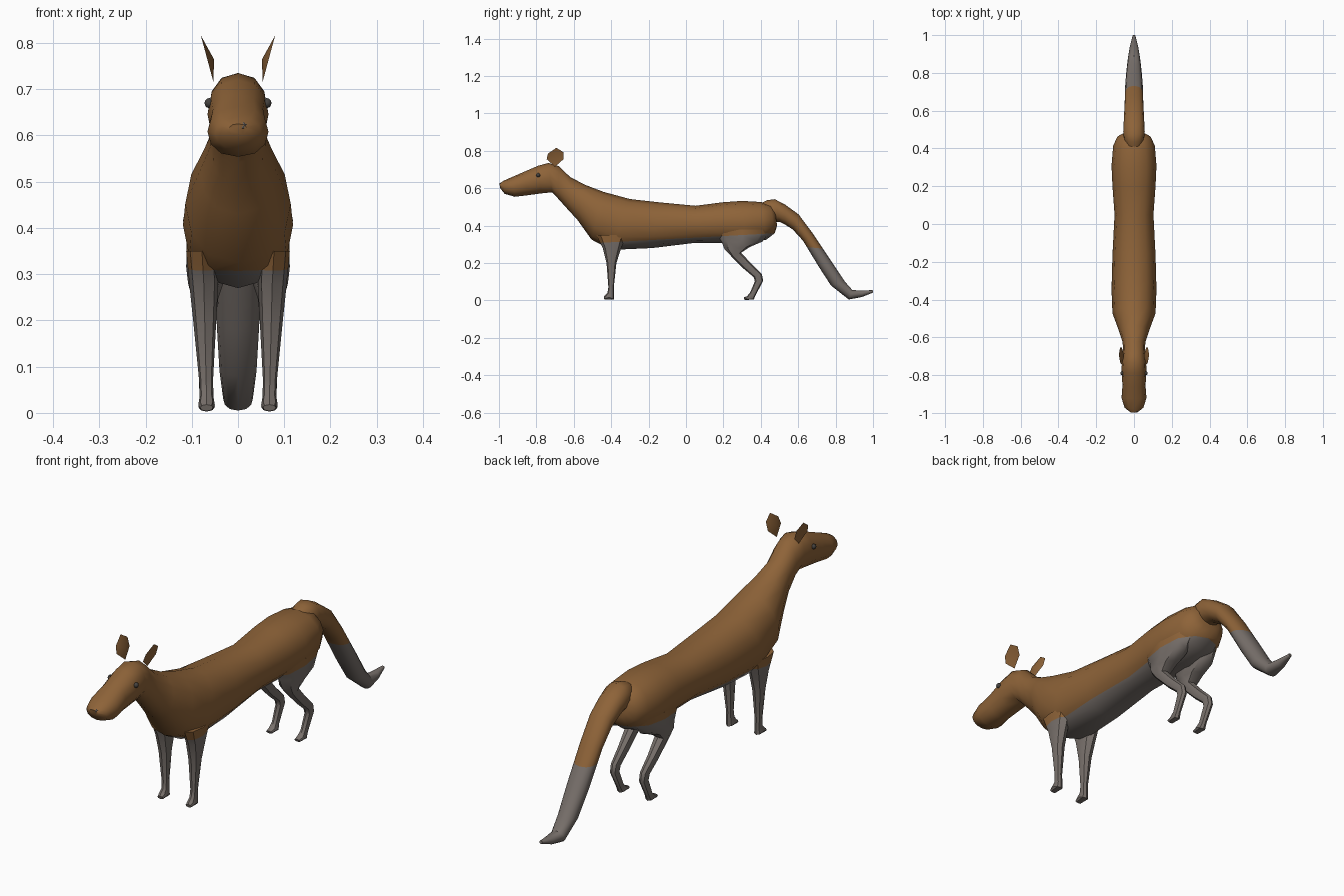
import bpy, bmesh, math
from mathutils import Vector


def material(name, rgb):
    m = bpy.data.materials.new(name)
    m.diffuse_color = (*rgb, 1)
    return m


BROWN = material("brown fur", (0.27, 0.125, 0.04))
GREY = material("grey fur", (0.185, 0.16, 0.145))
DARK = material("dark eye", (0.06, 0.055, 0.05))

# Colour boundaries: point and normal of the plane, grey lies below
BELLY_LINE = (Vector((0, 0, 0.333)), Vector((0, -0.055, 1)).normalized())
TAIL_LINE = (Vector((0, 0, 0.35)), Vector((0, 0.1, 1)).normalized())


def finish(name, bm, mats, smooth=40):
    bmesh.ops.recalc_face_normals(bm, faces=bm.faces)
    me = bpy.data.meshes.new(name)
    bm.to_mesh(me)
    bm.free()
    ob = bpy.data.objects.new(name, me)
    bpy.context.collection.objects.link(ob)
    for m in mats:
        me.materials.append(m)
    bpy.ops.object.select_all(action='DESELECT')
    ob.select_set(True)
    bpy.context.view_layer.objects.active = ob
    bpy.ops.object.shade_smooth_by_angle(angle=math.radians(smooth))
    return ob


def loft(name, sections, line, sides=12, power=0.85):
    """Skin rounded sections (y1, z1, y2, z2, half width, centre x)."""
    bm = bmesh.new()
    rings = []
    for y1, z1, y2, z2, w, cx in sections:
        ring = []
        for i in range(sides):
            a = 2 * math.pi * i / sides
            c, s = math.cos(a), math.sin(a)
            t = (1 - c) / 2
            x = cx + w * math.copysign(abs(s) ** power, s)
            ring.append(bm.verts.new((x, y1 + (y2 - y1) * t, z1 + (z2 - z1) * t)))
        rings.append(ring)
    for a, b in zip(rings, rings[1:]):
        for i in range(sides):
            j = (i + 1) % sides
            bm.faces.new((a[i], a[j], b[j], b[i]))
    bm.faces.new(rings[0])
    bm.faces.new(rings[-1])
    co, no = line
    bmesh.ops.bisect_plane(bm, geom=bm.verts[:] + bm.edges[:] + bm.faces[:],
                           dist=1e-5, plane_co=co, plane_no=no)
    for f in bm.faces:
        f.material_index = int((f.calc_center_median() - co).dot(no) < 0)
    return finish(name, bm, [BROWN, GREY])


# Head, neck and torso: top point, bottom point, half width
loft("body", [
    (-0.998, 0.625, -0.993, 0.600, 0.020, 0),
    (-0.975, 0.640, -0.970, 0.570, 0.050, 0),
    (-0.925, 0.662, -0.915, 0.554, 0.066, 0),
    (-0.860, 0.690, -0.850, 0.562, 0.061, 0),
    (-0.790, 0.720, -0.775, 0.572, 0.066, 0),
    (-0.735, 0.735, -0.715, 0.578, 0.064, 0),
    (-0.680, 0.718, -0.680, 0.540, 0.058, 0),
    (-0.620, 0.660, -0.635, 0.490, 0.060, 0),
    (-0.540, 0.618, -0.580, 0.430, 0.082, 0),
    (-0.440, 0.580, -0.505, 0.325, 0.114, 0),
    (-0.300, 0.542, -0.400, 0.270, 0.119, 0),
    (-0.150, 0.525, -0.180, 0.280, 0.114, 0),
    (0.050, 0.506, 0.050, 0.308, 0.103, 0),
    (0.200, 0.525, 0.200, 0.308, 0.114, 0),
    (0.300, 0.532, 0.320, 0.300, 0.119, 0),
    (0.400, 0.526, 0.430, 0.325, 0.110, 0),
    (0.450, 0.515, 0.475, 0.360, 0.088, 0),
    (0.475, 0.490, 0.487, 0.400, 0.055, 0),
], BELLY_LINE)

# Tail curving down and kicking up at the tip
loft("tail", [
    (0.400, 0.520, 0.430, 0.430, 0.040, 0),
    (0.435, 0.536, 0.470, 0.420, 0.055, 0),
    (0.475, 0.541, 0.500, 0.420, 0.057, 0),
    (0.530, 0.512, 0.530, 0.405, 0.055, 0),
    (0.602, 0.460, 0.570, 0.380, 0.052, 0),
    (0.680, 0.355, 0.625, 0.320, 0.049, 0),
    (0.780, 0.205, 0.710, 0.180, 0.046, 0),
    (0.850, 0.100, 0.775, 0.080, 0.040, 0),
    (0.890, 0.055, 0.870, 0.005, 0.032, 0),
    (0.940, 0.053, 0.940, 0.018, 0.022, 0),
    (0.998, 0.055, 1.000, 0.042, 0.007, 0),
], TAIL_LINE)

for side, tag in ((1, "left"), (-1, "right")):
    # Front leg: front point, back point, half width, centre
    loft("front_leg_" + tag, [
        (-0.480, 0.350, -0.320, 0.350, 0.034, side * 0.078),
        (-0.445, 0.280, -0.350, 0.270, 0.031, side * 0.074),
        (-0.425, 0.200, -0.372, 0.200, 0.025, side * 0.072),
        (-0.415, 0.070, -0.386, 0.070, 0.015, side * 0.069),
        (-0.420, 0.040, -0.384, 0.030, 0.015, side * 0.068),
        (-0.435, 0.026, -0.384, 0.006, 0.018, side * 0.068),
        (-0.440, 0.018, -0.436, 0.004, 0.014, side * 0.068),
    ], BELLY_LINE, 8)
    # Hind leg with thigh, hock and forward foot
    loft("hind_leg_" + tag, [
        (0.150, 0.375, 0.460, 0.385, 0.045, side * 0.066),
        (0.190, 0.315, 0.410, 0.315, 0.044, side * 0.068),
        (0.205, 0.275, 0.340, 0.285, 0.038, side * 0.070),
        (0.240, 0.238, 0.295, 0.255, 0.028, side * 0.071),
        (0.310, 0.168, 0.350, 0.195, 0.021, side * 0.071),
        (0.362, 0.124, 0.405, 0.142, 0.017, side * 0.070),
        (0.368, 0.102, 0.413, 0.105, 0.016, side * 0.070),
        (0.342, 0.040, 0.372, 0.028, 0.014, side * 0.069),
        (0.325, 0.022, 0.362, 0.004, 0.018, side * 0.068),
        (0.308, 0.016, 0.314, 0.003, 0.014, side * 0.068),
    ], BELLY_LINE, 8)

    # Ear: thin leaf cupped towards the outside
    rim = [(-0.700, 0.715), (-0.745, 0.755), (-0.738, 0.785),
           (-0.693, 0.816), (-0.655, 0.792), (-0.655, 0.755)]
    bm = bmesh.new()
    verts = [bm.verts.new((side * (0.053 + 0.27 * (z - 0.715)), y, z)) for y, z in rim]
    for x in (0.052, 0.060):
        mid = bm.verts.new((side * x, -0.697, 0.765))
        for i in range(6):
            bm.faces.new((verts[i], verts[(i + 1) % 6], mid))
    finish("ear_" + tag, bm, [BROWN], 30)

    # Eye
    bm = bmesh.new()
    bmesh.ops.create_uvsphere(bm, u_segments=10, v_segments=6, radius=0.011)
    bmesh.ops.translate(bm, verts=bm.verts, vec=(side * 0.062, -0.79, 0.67))
    finish("eye_" + tag, bm, [DARK])

# Small grey patch on the nose
bm = bmesh.new()
bmesh.ops.create_icosphere(bm, subdivisions=1, radius=0.009)
bmesh.ops.translate(bm, verts=bm.verts, vec=(0.012, -0.990, 0.620))
finish("nose_patch", bm, [GREY])
